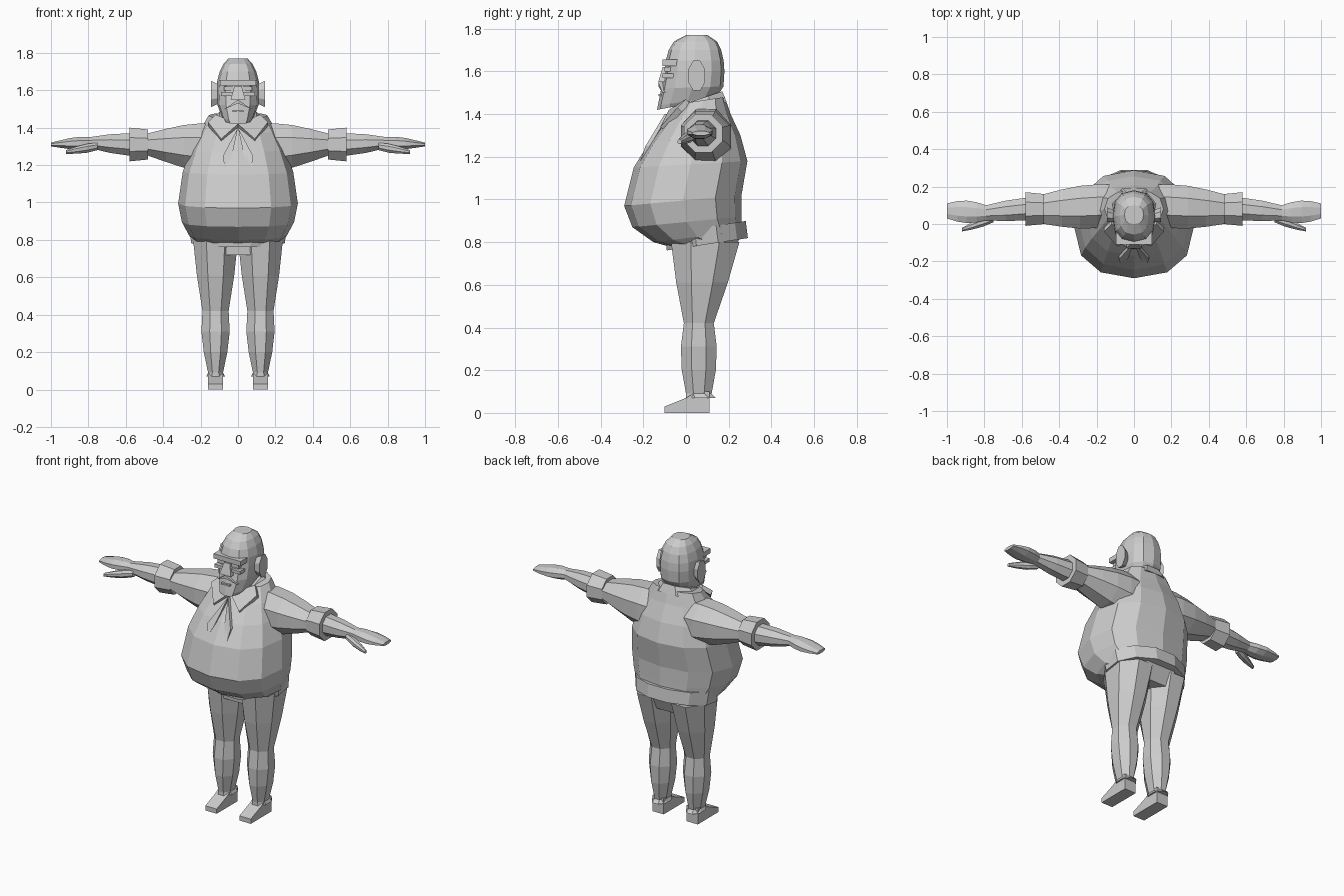
import bpy
import bmesh
from math import sin, cos, pi, copysign, sqrt
from mathutils import Vector

default_cube = bpy.data.objects.get("Cube")
if default_cube:
    bpy.data.objects.remove(default_cube, do_unlink=True)

grey = (0.6, 0.6, 0.6, 1)
clay = bpy.data.materials.new("clay_grey")
clay.use_nodes = True
clay.diffuse_color = grey
clay.node_tree.nodes["Principled BSDF"].inputs["Base Color"].default_value = grey


def finish(name, bm):
    """Turn a bmesh into a flat shaded grey object."""
    bmesh.ops.recalc_face_normals(bm, faces=bm.faces)
    mesh = bpy.data.meshes.new(name)
    bm.to_mesh(mesh)
    bm.free()
    mesh.materials.append(clay)
    obj = bpy.data.objects.new(name, mesh)
    bpy.context.scene.collection.objects.link(obj)


def loft(name, rings):
    """Skin a list of equal point rings and cap both ends."""
    bm = bmesh.new()
    rows = [[bm.verts.new(point) for point in ring] for ring in rings]
    for low, high in zip(rows, rows[1:]):
        for i in range(len(low)):
            bm.faces.new((low[i - 1], low[i], high[i], high[i - 1]))
    bm.faces.new(rows[0])
    bm.faces.new(rows[-1])
    finish(name, bm)


def squared(value, power):
    return copysign(abs(value) ** power, value)


def level_ring(z, width, front, back, tilt, power):
    """Squarish ring with a corner at the front; tilt raises its back."""
    sides = 12
    middle, depth = (front + back) / 2, (back - front) / 2
    ring = []
    for i in range(sides):
        angle = 2 * pi * i / sides
        across, along = squared(sin(angle), power), squared(cos(angle), power)
        ring.append((width * across, middle - depth * along, z + tilt * (1 - along) / 2))
    return ring


def tube(name, start, end, start_size, end_size, bulge=0, steps=1, lean=0, sides=8):
    """Tapered tube whose rings stay square to its main axis."""
    start, end = Vector(start), Vector(end)
    start_size, end_size = Vector(start_size), Vector(end_size)
    span = [abs(value) for value in end - start]
    main = span.index(max(span))
    first, second = [axis for axis in range(3) if axis != main]
    grow = 1 / cos(pi / sides)
    rings = []
    for step in range(steps + 1):
        t = step / steps
        size = start_size.lerp(end_size, t) * grow * (1 + bulge * sin(pi * t))
        ring = []
        for i in range(sides):
            angle = 2 * pi * (i + 0.5) / sides
            point = start.lerp(end, t)
            point[first] += size[0] * cos(angle)
            point[second] += size[1] * sin(angle)
            point[main] += lean * sin(angle)
            ring.append(point)
        rings.append(ring)
    loft(name, rings)


def slab(name, points, depth, side=1):
    """Thin plate: an outline pushed along a depth vector, mirrored by side."""
    mirror = Vector((side, 1, 1))
    loft(name, [[Vector(point) * mirror for point in points],
                [(Vector(point) + Vector(depth)) * mirror for point in points]])


def box(name, center, size):
    bm = bmesh.new()
    bmesh.ops.create_cube(bm, size=1)
    bmesh.ops.scale(bm, vec=size, verts=bm.verts)
    bmesh.ops.translate(bm, vec=center, verts=bm.verts)
    finish(name, bm)


def torso_ring(z):
    """Belly swells from the hem, then narrows along a cosine to the neck."""
    widest = 0.97
    if z > widest:
        rise = (z - widest) / 0.5
        front, width = -0.29 * cos(rise * pi / 2), 0.32 * cos(1.1 * rise)
        back = 0.27 - 0.02 * cos(8 * rise) - 0.1 * rise ** 4
        tilt = 0.03
    else:
        drop = (widest - z) / 0.2
        front, width = -0.29 * sqrt(1 - drop ** 2), 0.32 * (1 - drop ** 2 / 4)
        back = 0.26
        tilt = 0.05
    return level_ring(z, width, front, back, tilt, power=0.85)


def head_ring(z):
    """Round crown above the cheeks, with a forward jutting jaw below."""
    cheek = 1.6
    if z > cheek:
        rise = (z - cheek) / 0.17
        dome = sqrt(max(0, 1 - rise ** 2))
        return level_ring(z, 0.115 * sqrt(1 - 0.8 * rise ** 2), -0.1 * dome,
                          0.1 + 0.08 * dome, 0, power=0.8)
    drop = (cheek - z) / 0.2
    return level_ring(z, 0.115 * (1 - drop ** 3 / 2), -0.1 - 0.04 * drop,
                      0.18 - 0.07 * drop ** 3, 0.06 * drop ** 2, power=0.8)


# Torso with heavy belly, and head
loft("torso", [torso_ring(z) for z in (0.775, 0.8, 0.87, 0.97, 1.15, 1.27, 1.37, 1.45)])
loft("head", [head_ring(z) for z in (1.42, 1.44, 1.52, 1.6, 1.65, 1.7, 1.74, 1.77)])

# Shirt hem, trouser seat, neck and collar
tube("shirt_hem", (0, 0.1, 0.79), (0, 0.09, 0.87), (0.25, 0.19), (0.26, 0.19), lean=0.03, sides=12)
tube("trouser_seat", (0, 0.08, 0.72), (0, 0.1, 0.84), (0.2, 0.13), (0.24, 0.16))
tube("neck", (0, 0.05, 1.4), (0, 0.05, 1.5), (0.09, 0.1), (0.08, 0.1))
tube("collar", (0, 0.06, 1.42), (0, 0.06, 1.47), (0.15, 0.13), (0.1, 0.11), lean=0.04)

# Face: brow, lids, nose and lip
box("brow", (0, -0.07, 1.64), (0.19, 0.08, 0.03))
box("lower_lids", (0, -0.07, 1.58), (0.18, 0.08, 0.02))
tube("nose", (0, -0.09, 1.62), (0, -0.1, 1.55), (0.02, 0.02), (0.04, 0.03), sides=4)
box("lower_lip", (0, -0.1, 1.49), (0.06, 0.06, 0.01))

for name, side in (("left", 1), ("right", -1)):
    # Moustache half, eye and ear
    slab(name + "_moustache", [(0, -0.13, 1.55), (0.07, -0.11, 1.5), (0, -0.13, 1.53)], (0, 0.03, 0), side)
    box(name + "_eye", (side * 0.05, -0.08, 1.61), (0.05, 0.04, 0.02))
    tube(name + "_ear", (side * 0.1, 0.04, 1.58), (side * 0.145, 0.05, 1.58), (0.03, 0.05), (0.04, 0.07))

    # Collar wing and front fold of the shirt
    slab(name + "_collar_wing", [(0, -0.08, 1.42), (0.09, -0.12, 1.34), (0.16, -0.04, 1.43), (0.12, 0, 1.47)],
         (0, 0.02, -0.02), side)
    slab(name + "_shirt_fold", [(0, -0.1, 1.4), (0.08, -0.19, 1.25), (0.07, -0.22, 1.16), (0.03, -0.18, 1.26)],
         (0, 0.02, 0), side)

    # Sleeve, rolled cuff and bare forearm
    shoulder, elbow, cuff_end, wrist = [
        (side * x, y, z) for x, y, z in
        ((0.1, 0.1, 1.29), (0.48, 0.08, 1.31), (0.58, 0.08, 1.31), (0.79, 0.06, 1.32))]
    tube(name + "_sleeve", shoulder, elbow, (0.11, 0.13), (0.08, 0.06), bulge=0.2, steps=4)
    tube(name + "_cuff", elbow, cuff_end, (0.08, 0.08), (0.09, 0.09))
    tube(name + "_forearm", cuff_end, wrist, (0.06, 0.06), (0.04, 0.03), bulge=0.1, steps=2)

    # Mitten hand and thumb
    tube(name + "_hand", wrist, (side, 0.07, 1.31), (0.04, 0.03), (0.04, 0.01), bulge=0.5, steps=4)
    tube(name + "_thumb", (side * 0.75, 0.03, 1.3), (side * 0.92, -0.03, 1.27), (0.02, 0.02),
         (0.01, 0.01), bulge=0.5, steps=3)

    # Trouser leg, pinched at the knee and gathered over the shoe
    hip, knee, ankle = [(side * 0.12, y, z) for y, z in ((0.09, 0.8), (0.06, 0.42), (0.06, 0.09))]
    tube(name + "_thigh", hip, knee, (0.12, 0.16), (0.07, 0.07), bulge=0.05, steps=2)
    tube(name + "_calf", knee, ankle, (0.07, 0.07), (0.04, 0.06), bulge=0.3, steps=3)
    tube(name + "_trouser_cuff", ankle, (side * 0.12, 0.07, 0.07), (0.04, 0.06), (0.05, 0.07))

    # Wedge shoe cut from its side outline
    sole = [(-0.1, 0), (-0.1, 0.03), (0, 0.07), (0.05, 0.1), (0.11, 0.1), (0.11, 0)]
    slab(name + "_shoe", [(0.08, y, z) for y, z in sole], (0.08, 0, 0), side)
